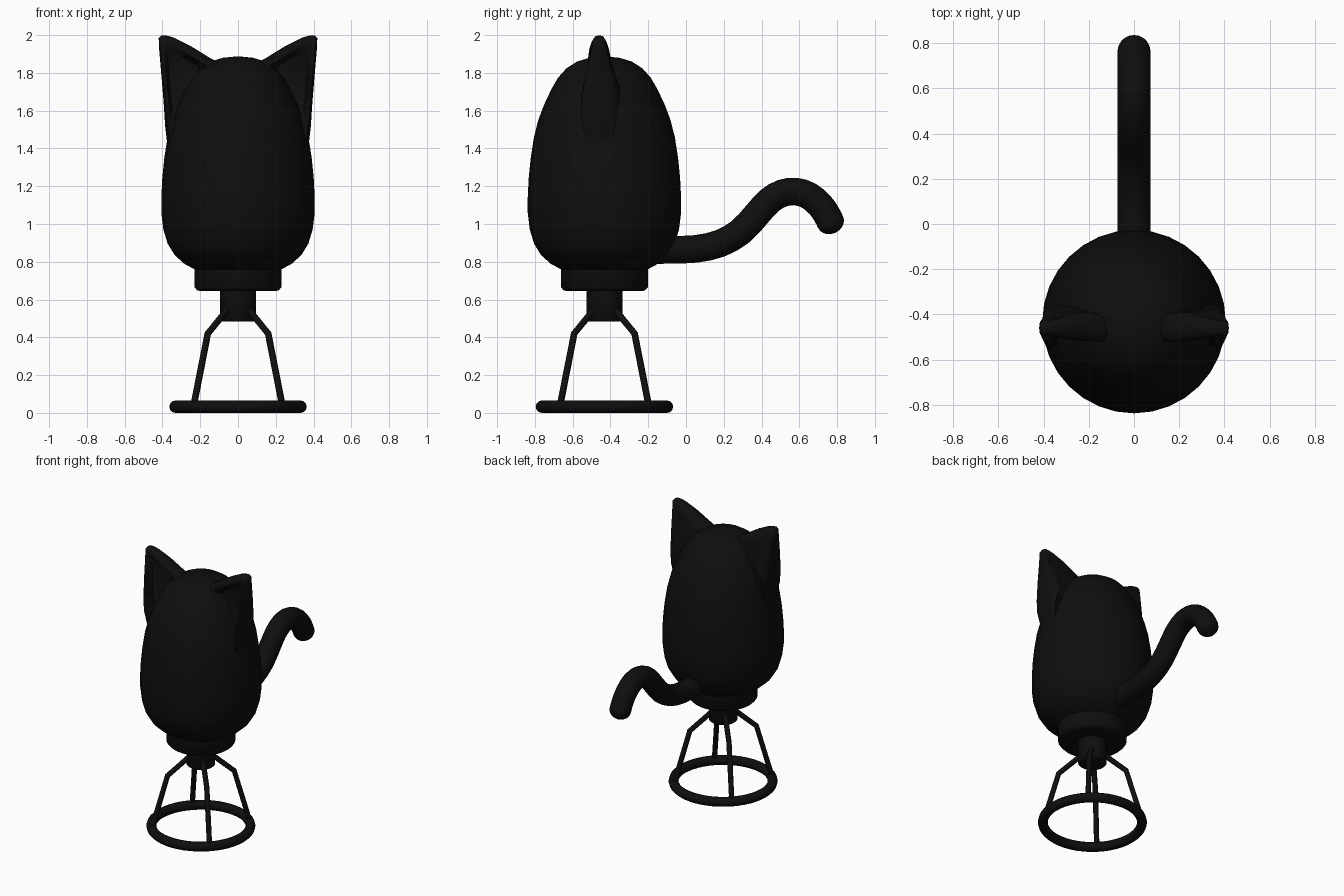
import bpy, bmesh, math
from mathutils import Vector

if "Cube" in bpy.data.objects:
    bpy.data.objects.remove(bpy.data.objects["Cube"])

CY = -0.432  # y of the body axis
black = bpy.data.materials.new("matte black")
black.diffuse_color = (0.0045, 0.0045, 0.0045, 1)
black.use_nodes = True
black.node_tree.nodes["Principled BSDF"].inputs["Base Color"].default_value = black.diffuse_color


def finish(name, bm, angle=50):
    bmesh.ops.recalc_face_normals(bm, faces=bm.faces[:])
    me = bpy.data.meshes.new(name)
    bm.to_mesh(me)
    bm.free()
    me.materials.append(black)
    ob = bpy.data.objects.new(name, me)
    bpy.context.collection.objects.link(ob)
    bpy.ops.object.select_all(action='DESELECT')
    ob.select_set(True)
    bpy.context.view_layer.objects.active = ob
    bpy.ops.object.shade_smooth_by_angle(angle=math.radians(angle))
    return ob


def bridge(bm, a, b):
    n = len(a)
    for i in range(n):
        bm.faces.new((a[i], a[(i + 1) % n], b[(i + 1) % n], b[i]))


def lathe(name, profile, n=32):
    """Closed solid turned around the body axis from (radius, z) points."""
    bm = bmesh.new()
    rings = [[bm.verts.new((r * math.cos(2 * math.pi * i / n),
                            CY + r * math.sin(2 * math.pi * i / n), z))
              for i in range(n)] for r, z in profile]
    for a, b in zip(rings, rings[1:]):
        bridge(bm, a, b)
    bm.faces.new(rings[0])
    bm.faces.new(rings[-1])
    return finish(name, bm)


def tube(name, points, radii, n=16):
    """Round tube along a path that never runs parallel to its side axis."""
    bm = bmesh.new()
    pts = [Vector(p) for p in points]
    side = (pts[-1] - pts[0]).cross(Vector((0, 0, 1))).normalized()
    rings = []
    for i, p in enumerate(pts):
        t = Vector()
        if i:
            t += (p - pts[i - 1]).normalized()
        if i < len(pts) - 1:
            t += (pts[i + 1] - p).normalized()
        up = side.cross(t.normalized())
        rings.append([bm.verts.new(p + radii[i] * (
            side * math.cos(2 * math.pi * k / n) + up * math.sin(2 * math.pi * k / n)))
            for k in range(n)])
    for a, b in zip(rings, rings[1:]):
        bridge(bm, a, b)
    bm.faces.new(rings[0])
    bm.faces.new(rings[-1])
    return finish(name, bm)


# Egg-shaped body, collar and stem
lathe("body", [(0.15, 0.72), (0.23, 0.76), (0.285, 0.79), (0.335, 0.835), (0.372, 0.895),
               (0.395, 0.97), (0.406, 1.06), (0.406, 1.14), (0.401, 1.24), (0.39, 1.35),
               (0.373, 1.46), (0.35, 1.55), (0.32, 1.63), (0.28, 1.715), (0.245, 1.775),
               (0.2, 1.825), (0.145, 1.86), (0.08, 1.88), (0.01, 1.887)])
lathe("collar", [(0.19, 0.644), (0.215, 0.648), (0.23, 0.665), (0.23, 0.78)])
lathe("stem", [(0.088, 0.484), (0.096, 0.492), (0.096, 0.66)], 24)

# Ears: rounded triangular plates with a hollow front; rows are x, z, half depth
EAR = [(0.405, 1.999, 0.036), (0.42, 1.985, 0.036), (0.418, 1.93, 0.045),
       (0.405, 1.78, 0.075), (0.392, 1.62, 0.1), (0.386, 1.52, 0.1), (0.372, 1.4, 0.08),
       (0.25, 1.4, 0.08), (0.08, 1.75, 0.07), (0.105, 1.858, 0.062), (0.15, 1.88, 0.062),
       (0.25, 1.942, 0.055), (0.34, 1.987, 0.042), (0.38, 1.998, 0.036)]
# Each ring: scale towards the ear centre, depth factor (minus is front)
RINGS = [(0.5, 1.1), (0.86, 0.95), (0.97, 0.6), (1, 0), (0.97, -0.6),
         (0.86, -0.95), (0.68, -0.95), (0.5, -0.2)]
for side, word in ((-1, "left"), (1, "right")):
    bm = bmesh.new()
    cx, cz = 0.325, 1.82
    rings = [[bm.verts.new((side * (cx + (x - cx) * s), -0.46 + h * d, cz + (z - cz) * s))
              for x, z, h in EAR] for s, d in RINGS]
    for a, b in zip(rings, rings[1:]):
        bridge(bm, a, b)
    bm.faces.new(rings[0])
    bm.faces.new(rings[-1])
    finish(word + "_ear", bm)

# Curling tail with a rounded tip
ctrl = [(-0.25, 0.86), (-0.1, 0.863), (0.05, 0.868), (0.18, 0.897), (0.29, 0.96),
        (0.37, 1.045), (0.44, 1.122), (0.51, 1.163), (0.58, 1.172), (0.65, 1.15),
        (0.71, 1.10), (0.745, 1.05), (0.765, 1.01)]
path = []
for i in range(len(ctrl) - 1):
    p0, p1, p2, p3 = (Vector(ctrl[min(max(i + k, 0), len(ctrl) - 1)]) for k in (-1, 0, 1, 2))
    for t in (0, 0.5):
        path.append(p1 + (p2 - p0) * (t / 2) + (2 * p0 - 5 * p1 + 4 * p2 - p3) * (t * t / 2)
                    + (3 * p1 - p0 - 3 * p2 + p3) * (t ** 3 / 2))
radii = [0.073] * len(path)
heading = Vector((0.4, -0.92)).normalized()
for k in range(6):
    a = k / 5 * math.radians(85)
    path.append(Vector(ctrl[-1]) + heading * 0.062 * math.sin(a))
    radii.append(0.073 * math.cos(a))
tube("tail", [(0, p.x, p.y) for p in path], radii, 20)

# Four bent legs on the diagonals
for i in range(4):
    a = math.radians(45 + 90 * i)
    tube("leg_%d" % (i + 1),
         [(r * math.cos(a), CY + r * math.sin(a), z)
          for r, z in ((0.07, 0.555), (0.226, 0.42), (0.333, 0.035))],
         [0.018] * 3, 10)

# Base ring
bpy.ops.mesh.primitive_torus_add(major_radius=0.331, minor_radius=0.033, major_segments=48,
                                 minor_segments=12, location=(0, CY, 0.033))
ring = bpy.context.object
ring.name = "base_ring"
ring.data.materials.append(black)
bpy.ops.object.shade_smooth_by_angle(angle=math.radians(50))
